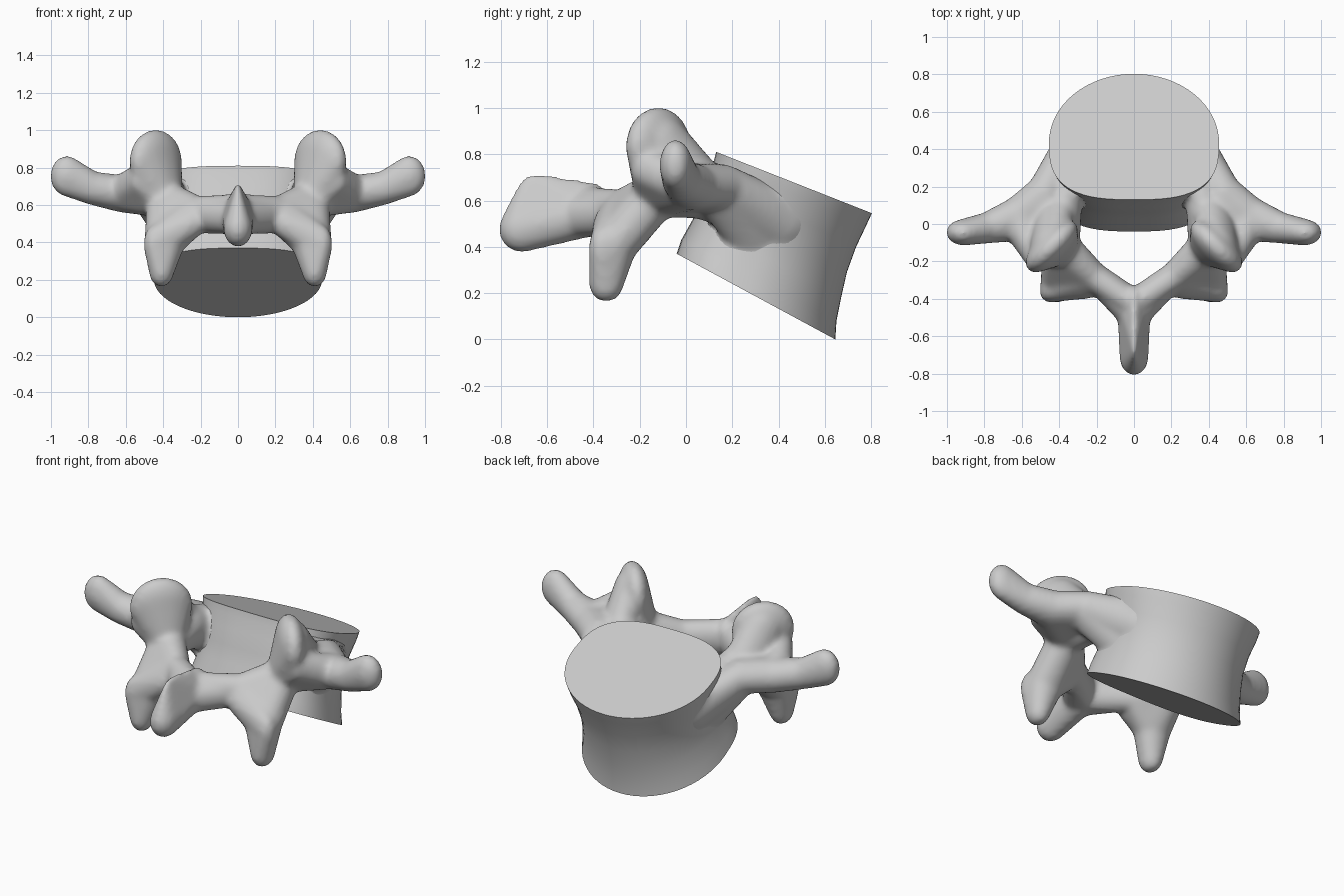
import bpy
import bmesh
from math import cos, sin, tau, radians
from mathutils import Vector, Matrix

cube = bpy.data.objects.get("Cube")
if cube:
    bpy.data.objects.remove(cube)

bone = bpy.data.materials.new("bone_grey")
bone.use_nodes = True
colour = (0.6, 0.6, 0.6, 1)
bone.diffuse_color = colour
bone.node_tree.nodes["Principled BSDF"].inputs["Base Color"].default_value = colour


def add_object(name, bm):
    bmesh.ops.recalc_face_normals(bm, faces=bm.faces[:])
    mesh = bpy.data.meshes.new(name)
    bm.to_mesh(mesh)
    bm.free()
    mesh.materials.append(bone)
    obj = bpy.data.objects.new(name, mesh)
    bpy.context.collection.objects.link(obj)
    return obj


def unit_ball():
    """Points spread evenly over a unit sphere."""
    bm = bmesh.new()
    bmesh.ops.create_icosphere(bm, subdivisions=3, radius=1)
    points = [v.co.copy() for v in bm.verts]
    bm.free()
    return points


def body_loft(bm, rings, inset=1.0, sides=64):
    """Loft D-shaped rings; each ring is (back y, z), (front y, z), half width."""
    loops = []
    for back, front, width in rings:
        back, front = Vector((0, *back)), Vector((0, *front))
        centre, axis = back.lerp(front, 0.45), front - back
        loop = []
        for i in range(sides):
            c, s = cos(tau * i / sides), sin(tau * i / sides)
            if s < 0:  # flatter towards the canal
                power = 0.7
                depth = -0.45 * abs(s) ** power
            else:
                power = 1.0
                depth = 0.55 * s
            x = width * abs(c) ** power * (1 if c > 0 else -1)
            p = centre + axis * depth * inset
            loop.append(bm.verts.new((x * inset, p.y, p.z)))
        loops.append(loop)
    for a, b in zip(loops, loops[1:]):
        for i in range(sides):
            j = (i + 1) % sides
            bm.faces.new((a[i], a[j], b[j], b[i]))
    bm.faces.new(loops[0])
    bm.faces.new(loops[-1])


def hull(bm, blobs, yaw=0, side=1):
    """Wrap ellipsoids (centre, radii) in one convex skin."""
    verts = []
    for x, y, z, rx, ry, rz in blobs:
        m = (Matrix.Translation((x * side, y, z))
             @ Matrix.Rotation(radians(yaw * side), 4, 'Z')
             @ Matrix.Diagonal((rx, ry, rz, 1)))
        verts += [bm.verts.new(m @ p) for p in BALL]
    bmesh.ops.convex_hull(bm, input=verts)
    for v in verts:
        if v.is_valid and not v.link_faces:
            bm.verts.remove(v)


def limb(bm, blobs, yaw=0, side=1):
    for pair in zip(blobs, blobs[1:]):
        hull(bm, pair, yaw, side)


BALL = unit_ball()

# Vertebral body with a narrowed waist and sharp end plates
rings = [
    ((-0.04, 0.37), (0.645, 0.0), 0.45),
    ((-0.02, 0.43), (0.65, 0.08), 0.435),
    ((0.03, 0.52), (0.67, 0.18), 0.415),
    ((0.06, 0.61), (0.695, 0.29), 0.41),
    ((0.09, 0.7), (0.735, 0.4), 0.425),
    ((0.12, 0.77), (0.78, 0.495), 0.447),
    ((0.13, 0.81), (0.803, 0.545), 0.455),
]
bm = bmesh.new()
body_loft(bm, rings)
body = add_object("vertebral_body", bm)

# Bony arch: all processes fused into one skin
bm = bmesh.new()
body_loft(bm, rings[1:-1], inset=0.985)
root = (0.39, -0.12, 0.63, 0.1, 0.1, 0.1)
lamina = (0.22, -0.28, 0.55, 0.08, 0.08, 0.1)
joint = (0.39, -0.31, 0.41, 0.11, 0.1, 0.1)
wing = (0.48, 0.14, 0.66, 0.1, 0.13, 0.1)
wing_mid = (0.62, 0.03, 0.66, 0.1, 0.12, 0.1)
for side in (1, -1):
    # pedicle and its flare into the body
    limb(bm, [(0.34, 0.3, 0.58, 0.08, 0.12, 0.13),
              (0.38, 0.06, 0.65, 0.1, 0.11, 0.13), root], side=side)
    hull(bm, [(0.36, 0.38, 0.52, 0.075, 0.14, 0.13), wing], side=side)
    hull(bm, [(0.36, 0.3, 0.45, 0.05, 0.12, 0.13), wing], side=side)
    # transverse process
    limb(bm, [wing, wing_mid, (0.78, -0.02, 0.69, 0.08, 0.085, 0.09),
              (0.915, -0.045, 0.755, 0.09, 0.07, 0.11)], side=side)
    hull(bm, [root, wing, wing_mid], side=side)
    # superior articular process with its buttress and rear tubercle
    limb(bm, [(0.44, -0.12, 0.835, 0.18, 0.085, 0.17),
              (0.4, -0.12, 0.65, 0.11, 0.1, 0.1)], yaw=-45, side=side)
    hull(bm, [(0.455, -0.085, 0.83, 0.12, 0.08, 0.13),
              (0.42, 0.06, 0.67, 0.13, 0.1, 0.1)], yaw=-45, side=side)
    hull(bm, [(0.54, -0.18, 0.74, 0.045, 0.06, 0.08), root, wing_mid], side=side)
    # lamina, spreading into the spinous process
    limb(bm, [root, lamina, (0, -0.43, 0.55, 0.08, 0.08, 0.11)], side=side)
    hull(bm, [(0.13, -0.36, 0.54, 0.08, 0.07, 0.09),
              (0, -0.5, 0.53, 0.07, 0.08, 0.09)], side=side)
    # inferior articular process with a squared outer facet
    tip = (0.41, -0.345, 0.24, 0.065, 0.075, 0.08)
    facet = (0.45, -0.36, 0.39, 0.055, 0.06, 0.1)
    limb(bm, [root, joint, tip], side=side)
    hull(bm, [joint, facet, tip], side=side)
    hull(bm, [root, lamina, joint], side=side)
    hull(bm, [lamina, facet, (0.25, -0.33, 0.5, 0.07, 0.07, 0.08)], side=side)
# spinous process, thin along the top and thick below
hull(bm, [(0, -0.43, 0.54, 0.09, 0.08, 0.1), (0, -0.71, 0.475, 0.078, 0.1, 0.1),
          (0, -0.41, 0.6, 0.04, 0.08, 0.08), (0, -0.65, 0.62, 0.025, 0.09, 0.1)])
arch = add_object("bony_arch", bm)

remesh = arch.modifiers.new("fuse", 'REMESH')
remesh.mode = 'VOXEL'
remesh.voxel_size = 0.016
remesh.use_smooth_shade = True
soften = arch.modifiers.new("soften", 'SMOOTH')
soften.factor = 0.5
soften.iterations = 10

# Smooth shading with sharp end plate rims
bpy.ops.object.select_all(action='DESELECT')
for obj in (body, arch):
    obj.select_set(True)
bpy.context.view_layer.objects.active = body
bpy.ops.object.shade_smooth_by_angle(angle=radians(40))
